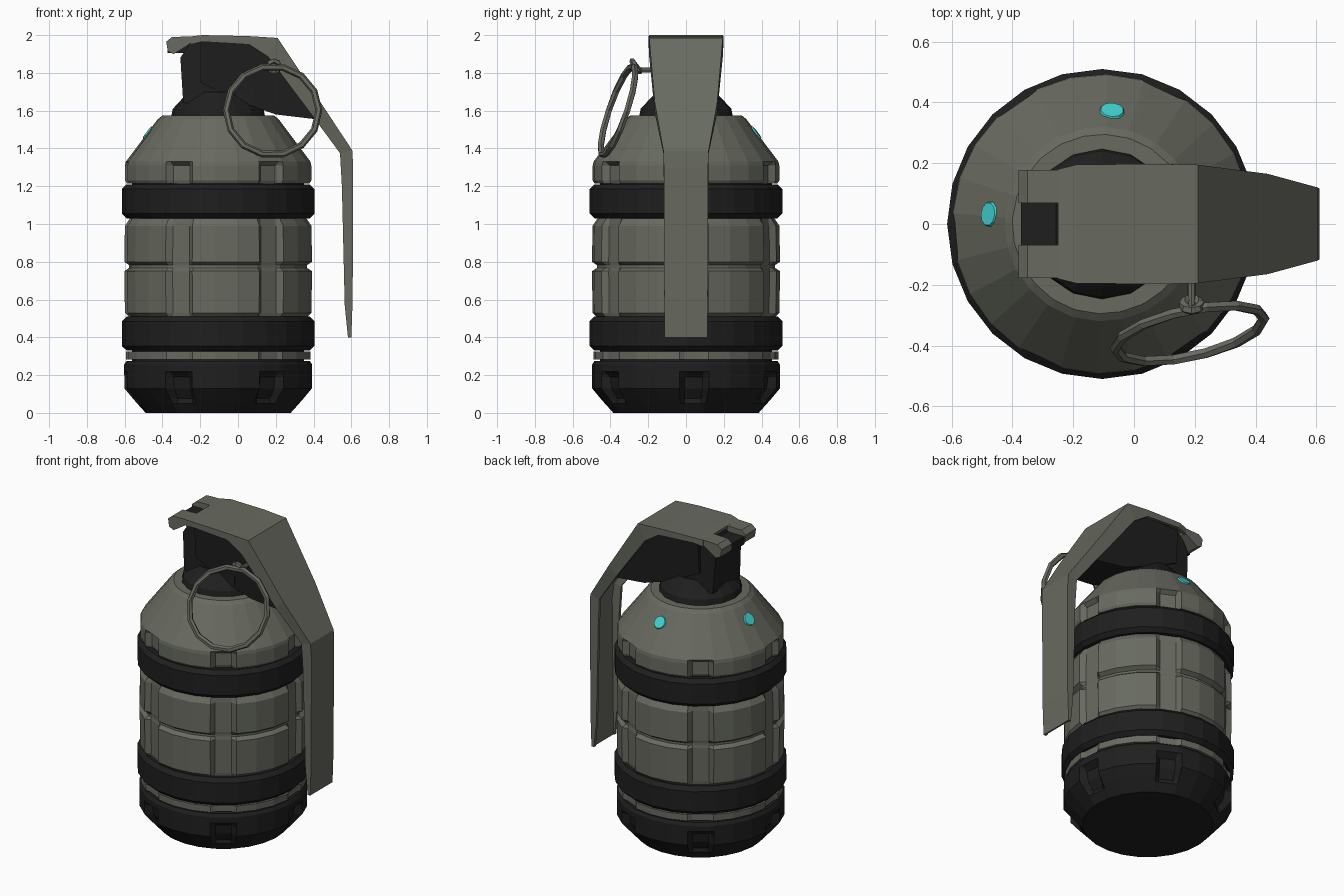
import bpy, bmesh, math
from mathutils import Vector, Matrix

if "Cube" in bpy.data.objects:
    bpy.data.objects.remove(bpy.data.objects["Cube"])

CX = -0.105          # axis of the round body
TURN = 5             # rotation of the groove pattern, degrees


def material(name, rgb):
    m = bpy.data.materials.new(name)
    m.diffuse_color = (*rgb, 1)
    m.use_nodes = True
    m.node_tree.nodes["Principled BSDF"].inputs["Base Color"].default_value = m.diffuse_color
    return m


GREY = material("olive_grey", (0.138, 0.145, 0.117))
DARK = material("near_black", (0.0135, 0.0135, 0.0135))
CYAN = material("cyan", (0.055, 0.66, 0.65))


def finish(name, bm, mat):
    bmesh.ops.recalc_face_normals(bm, faces=bm.faces)
    me = bpy.data.meshes.new(name)
    bm.to_mesh(me)
    bm.free()
    me.materials.append(mat)
    ob = bpy.data.objects.new(name, me)
    bpy.context.collection.objects.link(ob)
    return ob


def loft(name, loops, mat, closed=False):
    """Join equal-sized vertex loops with quads; cap the ends unless closed."""
    bm = bmesh.new()
    rings = [[bm.verts.new(p) for p in loop] for loop in loops]
    n = len(rings[0])
    pairs = list(zip(rings, rings[1:]))
    if closed:
        pairs.append((rings[-1], rings[0]))
    for a, b in pairs:
        for i in range(n):
            j = (i + 1) % n
            bm.faces.new((a[i], a[j], b[j], b[i]))
    if not closed:
        bm.faces.new(rings[0])
        bm.faces.new(rings[-1])
    return finish(name, bm, mat)


def lathe(name, rows, mat, sides=24):
    """Round part from (z, r) rows."""
    loops = [[(CX + r * math.cos(2 * math.pi * i / sides),
               r * math.sin(2 * math.pi * i / sides), z) for i in range(sides)]
             for z, r in rows]
    return loft(name, loops, mat)


def grooved(name, rows, mat):
    """Round part with six vertical grooves from (z, block r, groove r) rows."""
    loops = []
    for z, rb, rg in rows:
        loop = []
        for k in range(6):
            for off, r in ((-6, rg), (6, rg), (9, rb), (23, rb), (37, rb), (51, rb)):
                a = math.radians(TURN + 60 * k + off)
                loop.append((CX + r * math.cos(a), r * math.sin(a), z))
        loops.append(loop)
    return loft(name, loops, mat)


def prism(name, pts, mat, y=0):
    """Side profile of (x, z, half width) points, spread about y."""
    return loft(name, [[(x, y + s * w, z) for x, z, w in pts] for s in (-1, 1)], mat)


def torus(name, path, tube, mat, segs=14, sides=6):
    """Closed ring; path(angle) gives the centre line."""
    loops = []
    for i in range(segs):
        a = 2 * math.pi * i / segs
        p = path(a)
        t = (path(a + 0.01) - path(a - 0.01)).normalized()
        u = t.cross(Vector((0, 1, 0))).normalized()
        v = t.cross(u)
        loops.append([p + tube * (u * math.cos(b) + v * math.sin(b))
                      for b in (2 * math.pi * k / sides for k in range(sides))])
    return loft(name, loops, mat, closed=True)


# Round body, bottom to top
lathe("inner_core", [(0.2, 0.455), (1.26, 0.455)], DARK)
grooved("base_cap", [(0, .385, .385), (.05, .43, .42), (.075, .452, .415),
                     (.13, .498, .45), (.19, .498, .46), (.22, .498, .498),
                     (.255, .498, .498), (.275, .485, .485)], DARK)
grooved("thin_plate", [(.283, .49, .475), (.325, .49, .475)], GREY)
for name, z in (("lower_band", 0.33), ("upper_band", 1.03)):
    lathe(name, [(z, .485), (z + .025, .51), (z + .155, .51), (z + .18, .485)], DARK)
grooved("body_blocks", [(.50, .465, .46), (.53, .495, .465), (.75, .498, .468),
                        (.768, .472, .465), (.782, .472, .465), (.80, .498, .468),
                        (.99, .495, .465), (1.035, .465, .46)], GREY)
grooved("shoulder", [(1.215, .485, .455), (1.23, .494, .46), (1.31, .494, .46),
                     (1.33, .49, .485), (1.555, .32, .32), (1.575, .295, .295)], GREY)
lathe("neck_collar", [(1.56, .25), (1.61, .24), (1.68, .175), (1.70, .16)], DARK, 16)

# Indicator lights on the shoulder slope
for i, deg in enumerate((85, 175)):
    a = math.radians(deg)
    slope = Vector((math.cos(a) * .225, math.sin(a) * .225, .17)).normalized()
    at = Vector((CX + .374 * math.cos(a), .374 * math.sin(a), 1.484))
    bm = bmesh.new()
    bmesh.ops.create_cone(bm, cap_ends=True, segments=10, radius1=.042, radius2=.038,
                          depth=.009,
                          matrix=Matrix.Translation(at) @
                          slope.to_track_quat('Z', 'Y').to_matrix().to_4x4())
    finish("indicator_light_%d" % (i + 1), bm, CYAN)

# Fuze housing under the lever
prism("fuze_column", [(-.29, 1.64, .14), (-.305, 1.88, .13), (-.25, 1.965, .13),
                      (.08, 1.965, .15), (.08, 1.64, .15)], DARK)
prism("fuze_wedge", [(-.2, 1.965, .165), (.17, 1.96, .18), (.40, 1.61, .14),
                     (.41, 1.555, .13), (.2, 1.58, .14), (.03, 1.64, .15),
                     (-.2, 1.75, .15)], DARK)
prism("hinge_block", [(-.372, 1.905, .07), (-.372, 1.955, .07),
                      (-.25, 1.955, .07), (-.25, 1.905, .07)], DARK)

# Safety lever: U channel lofted along (outer x, z, inner x, z, half width)
stations = [(-.25, 1.993, -.25, 1.95, .18), (-.19, 2.0, -.19, 1.965, .195),
            (.05, 1.995, .06, 1.95, .198), (.21, 1.985, .16, 1.885, .195),
            (.44, 1.64, .385, 1.585, .165), (.605, 1.39, .54, 1.375, .12),
            (.61, 1.3, .55, 1.2, .117), (.607, .6, .565, .57, .115),
            (.60, .4, .582, .4, .115)]
loops = []
for ox, oz, ix, iz, w in stations:
    t = .018
    d = Vector((ix - ox, 0, iz - oz))
    o, inner = Vector((ox, 0, oz)), Vector((ix, 0, iz))
    web = o + d.normalized() * min(t, d.length * .6)
    loops.append([p + Vector((0, y, 0)) for p, y in (
        (o, -w), (inner, -w), (inner, t - w), (web, t - w),
        (web, w - t), (inner, w - t), (inner, w), (o, w))])
loft("safety_lever", loops, GREY)

# Hooked prongs at the end of the lever
for side, s in (("front", -1), ("back", 1)):
    hook = [(-.245, 1.993), (-.35, 1.99), (-.38, 1.965), (-.372, 1.915),
            (-.34, 1.90), (-.30, 1.925), (-.245, 1.96)]
    prism(side + "_lever_hook", [(x, z, .054) for x, z in hook], GREY, s * .123)

# Pull ring, its pin and the pin's eye
torus("pull_ring", lambda a: Vector((
    .183 + .245 * math.cos(a),
    -.36 + .2 * .245 * math.cos(a) + .33 * .235 * math.sin(a),
    1.60 + .235 * math.sin(a))), .018, GREY)
torus("pin_eye", lambda a: Vector((
    .19 + .028 * math.cos(a), -.265 - .02 * math.sin(a),
    1.835 + .028 * math.sin(a))), .016, GREY, 8, 5)
bm = bmesh.new()
bmesh.ops.create_cone(bm, cap_ends=True, segments=8, radius1=.014, radius2=.014, depth=.17,
                      matrix=Matrix.Translation((.19, -.185, 1.815)) @
                      Matrix.Rotation(math.pi / 2, 4, 'X'))
finish("safety_pin", bm, GREY)
